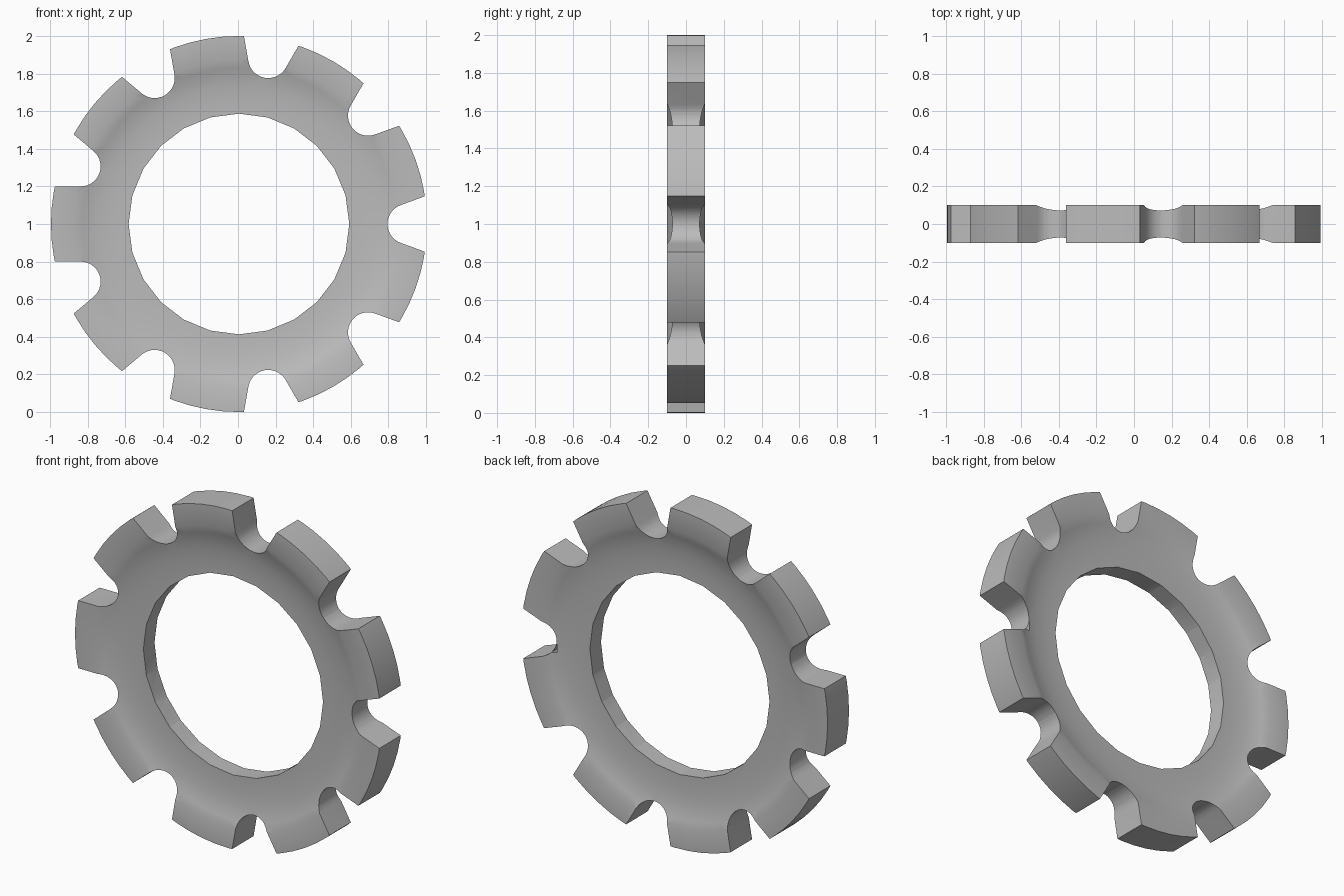
import bpy, bmesh
from math import sin, cos, pi, radians
from mathutils import Vector, Matrix

old = bpy.data.objects.get("Cube")
if old:
    bpy.data.objects.remove(old, do_unlink=True)

SLOTS = 9
HALF = pi / SLOTS                 # half the angle between slots
SLOT_CENTRE, SLOT_RADIUS = 0.897, 0.107
HOLE_RADIUS, HOLE_SIDES = 0.587, 24
CENTRE = Vector((0.005, 0, 1))

steel = bpy.data.materials.new("plain_grey")
steel.use_nodes = True
grey = (0.5, 0.5, 0.5, 1)
steel.diffuse_color = grey
steel.node_tree.nodes["Principled BSDF"].inputs["Base Color"].default_value = grey


def make_object(name, bm):
    bmesh.ops.recalc_face_normals(bm, faces=bm.faces)
    mesh = bpy.data.meshes.new(name)
    bm.to_mesh(mesh)
    bm.free()
    mesh.materials.append(steel)
    obj = bpy.data.objects.new(name, mesh)
    obj.location = CENTRE
    bpy.context.collection.objects.link(obj)
    return obj


def add_prism(bm, outline, turn=0):
    """Extrude an x-z outline through the full depth of the wheel."""
    spin = Matrix.Rotation(turn, 4, 'Y')
    face = bm.faces.new([bm.verts.new(spin @ Vector((x, -0.3, z))) for x, z in outline])
    new = bmesh.ops.extrude_face_region(bm, geom=[face])["geom"]
    bmesh.ops.translate(bm, vec=(0, 0.6, 0),
                        verts=[v for v in new if isinstance(v, bmesh.types.BMVert)])


# Dished wheel body: half thickness at each radius, mirrored and revolved
section = [(0.5, 0.052), (0.6, 0.052), (0.67, 0.055), (0.74, 0.062),
           (0.79, 0.072), (0.83, 0.084), (0.875, 0.1), (1.0, 0.1)]
loop = section + [(r, -y) for r, y in reversed(section)]
bm = bmesh.new()
verts = [bm.verts.new((r, y, 0)) for r, y in loop]
edges = [bm.edges.new((a, b)) for a, b in zip(verts, verts[1:] + verts[:1])]
bmesh.ops.spin(bm, geom=verts + edges, cent=(0, 0, 0), axis=(0, 1, 0),
               angle=2 * pi, steps=SLOTS * 8, use_merge=True)
bmesh.ops.remove_doubles(bm, verts=bm.verts, dist=0.0001)
wheel = make_object("notched_wheel", bm)

# Cutter: faceted centre hole plus round-bottomed slots with flared walls
bm = bmesh.new()
add_prism(bm, [(HOLE_RADIUS * cos(2 * pi * i / HOLE_SIDES),
                HOLE_RADIUS * sin(2 * pi * i / HOLE_SIDES)) for i in range(HOLE_SIDES)])
steps = 14
start = pi / 2 + HALF
slot = []
for i in range(steps + 1):
    a = start + (2 * pi - 2 * start) * i / steps
    slot.append((SLOT_CENTRE + SLOT_RADIUS * cos(a), SLOT_RADIUS * sin(a)))
reach = 0.3
slot = ([(slot[0][0] + reach * cos(HALF), slot[0][1] + reach * sin(HALF))] + slot +
        [(slot[-1][0] + reach * cos(HALF), slot[-1][1] - reach * sin(HALF))])
for k in range(SLOTS):
    add_prism(bm, slot, 2 * HALF * k)
cutter = make_object("slot_cutter", bm)
cutter.hide_render = True

# Cut the wheel, then remove the helper
cut = wheel.modifiers.new("cut", 'BOOLEAN')
cut.operation, cut.solver, cut.object = 'DIFFERENCE', 'EXACT', cutter
bpy.context.view_layer.objects.active = wheel
wheel.select_set(True)
bpy.ops.object.modifier_apply(modifier=cut.name)
bpy.data.objects.remove(cutter, do_unlink=True)
bpy.ops.object.shade_smooth_by_angle(angle=radians(30))
